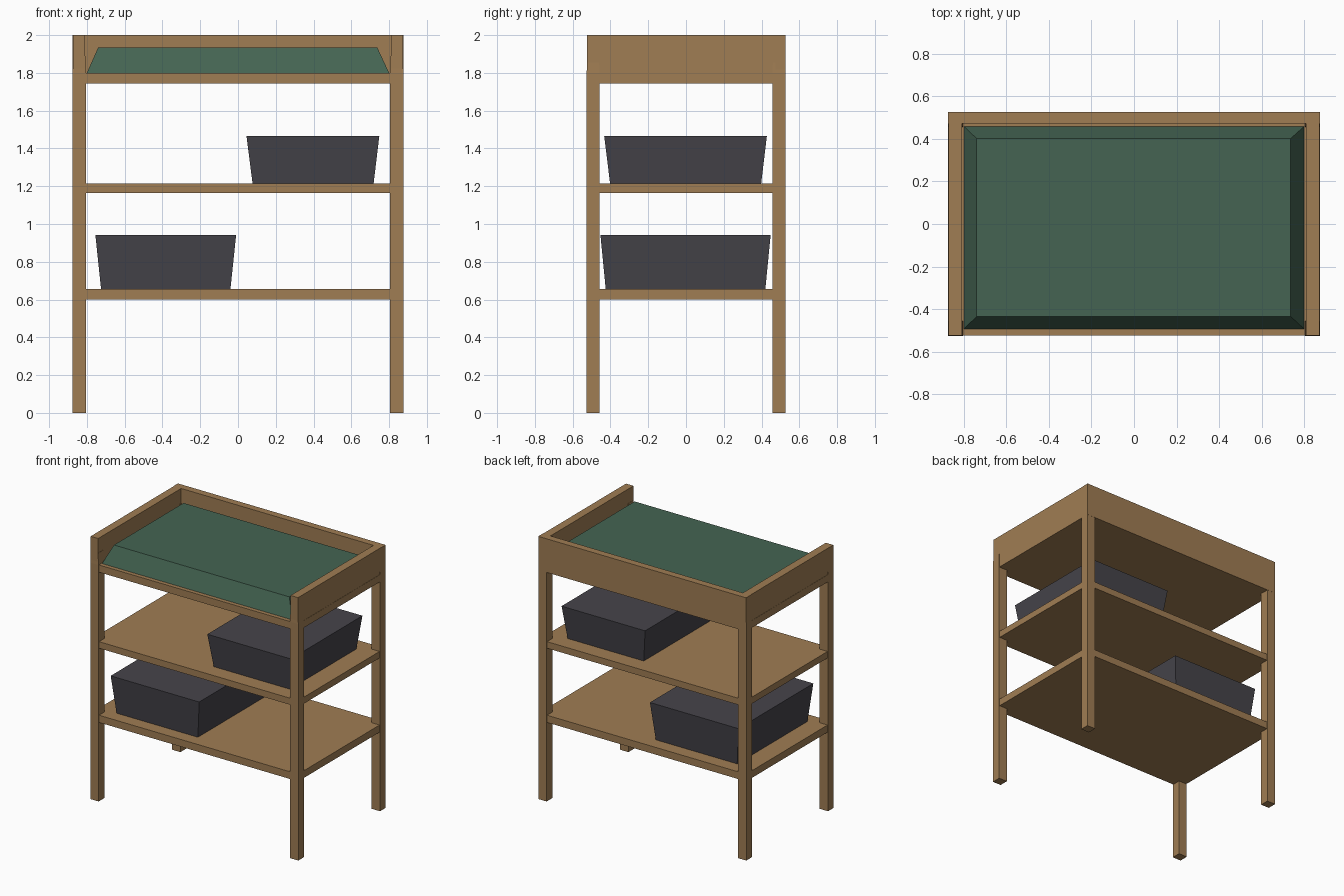
import bpy

if "Cube" in bpy.data.objects:
    bpy.data.objects.remove(bpy.data.objects["Cube"])


def material(name, rgb):
    m = bpy.data.materials.new(name)
    m.diffuse_color = (*rgb, 1.0)
    m.use_nodes = True
    m.node_tree.nodes["Principled BSDF"].inputs["Base Color"].default_value = m.diffuse_color
    return m


WOOD = material("wood", (0.35, 0.205, 0.087))
PAD = material("green pad", (0.058, 0.127, 0.084))
BIN = material("charcoal", (0.061, 0.058, 0.069))


def frustum(name, lower, upper, z0, z1, mat):
    """Box between two rectangles (x0, x1, y0, y1) at heights z0 and z1."""
    verts = []
    for (x0, x1, y0, y1), z in ((lower, z0), (upper, z1)):
        verts += [(x0, y0, z), (x1, y0, z), (x1, y1, z), (x0, y1, z)]
    faces = [(3, 2, 1, 0), (4, 5, 6, 7)]
    faces += [(i, (i + 1) % 4, (i + 1) % 4 + 4, i + 4) for i in range(4)]
    mesh = bpy.data.meshes.new(name)
    mesh.from_pydata(verts, [], faces)
    mesh.materials.append(mat)
    ob = bpy.data.objects.new(name, mesh)
    bpy.context.collection.objects.link(ob)
    return ob


def box(name, rect, z0, z1, mat=WOOD):
    return frustum(name, rect, rect, z0, z1, mat)


def span(a, b, side):
    return tuple(sorted((a * side, b * side)))


for sx, lr in ((-1, "left"), (1, "right")):
    # Legs, reaching up into the tray corners
    for sy, fb in ((-1, "front"), (1, "back")):
        box(f"{fb}_{lr}_leg", span(0.805, 0.876, sx) + span(0.457, 0.526, sy), 0, 1.80)
        # Slightly narrowing leg top
        frustum(f"{fb}_{lr}_leg_top",
                span(0.805, 0.876, sx) + span(0.457, 0.526, sy),
                span(0.808, 0.871, sx) + span(0.462, 0.522, sy), 1.80, 1.89, WOOD)
    # Tray side boards
    box(f"{lr}_side_board", span(0.81, 0.873, sx) + (-0.525, 0.525), 1.746, 2.0)

# Tray bottom and back board (front stays open)
box("tray_bottom", (-0.8745, 0.8745, -0.5245, 0.5245), 1.745, 1.80)
box("back_board", (-0.875, 0.875, 0.473, 0.527), 1.744, 2.0)

# Shelves
box("lower_shelf", (-0.872, 0.872, -0.522, 0.522), 0.60, 0.655)
box("upper_shelf", (-0.872, 0.872, -0.522, 0.522), 1.165, 1.215)

# Padded mat with sloping edges
frustum("changing_mat", (-0.80, 0.80, -0.493, 0.459),
        (-0.74, 0.737, -0.435, 0.402), 1.80, 1.935, PAD)

# Storage bins, wider at the top
frustum("lower_bin", (-0.725, -0.04, -0.425, 0.42),
        (-0.755, -0.01, -0.453, 0.448), 0.655, 0.942, BIN)
frustum("upper_bin", (0.077, 0.718, -0.402, 0.398),
        (0.045, 0.748, -0.433, 0.428), 1.215, 1.465, BIN)
